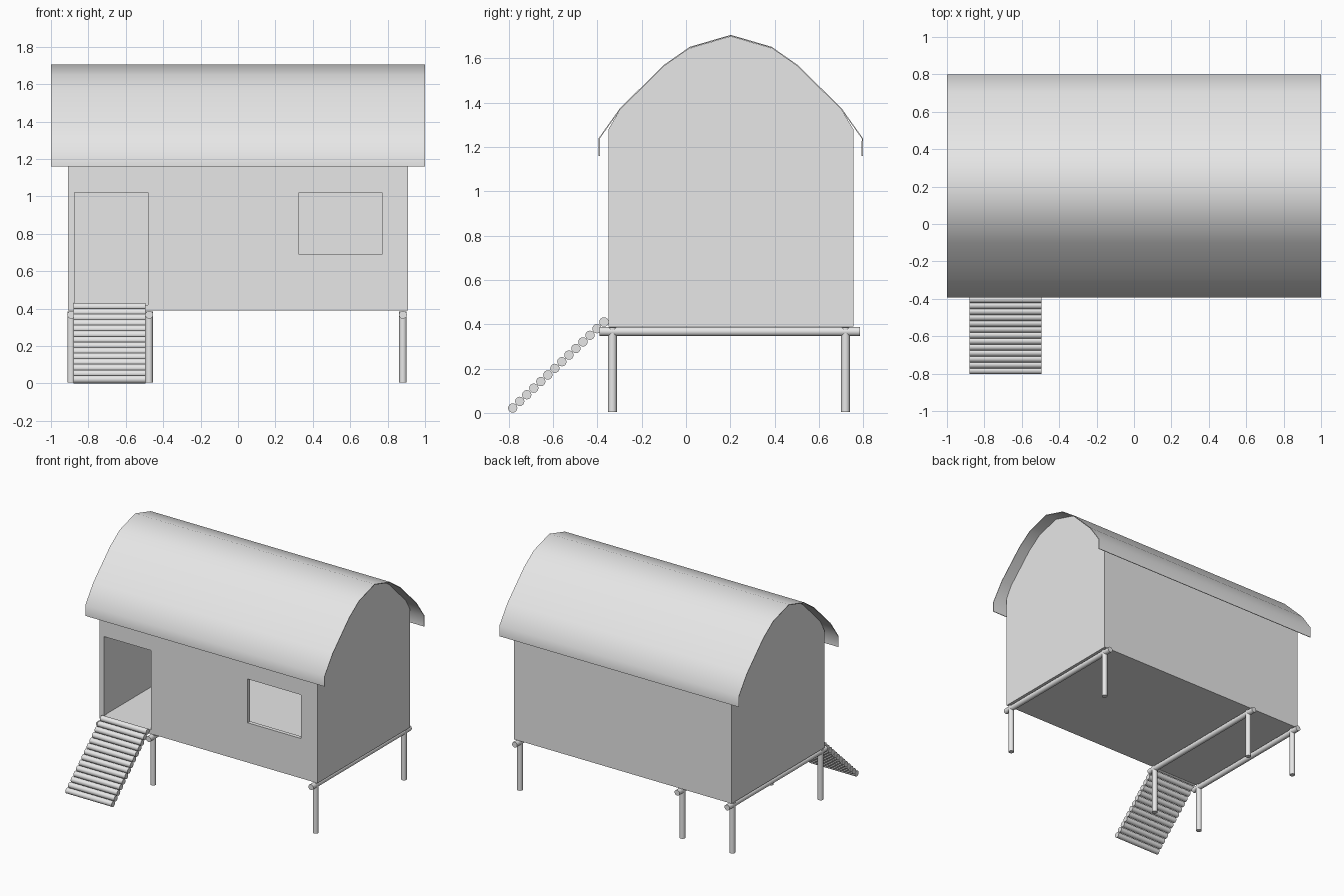
import bpy, math
from mathutils import Vector

if "Cube" in bpy.data.objects:
    bpy.data.objects.remove(bpy.data.objects["Cube"], do_unlink=True)

GREY = (0.8, 0.8, 0.8, 1)
mat = bpy.data.materials.new("plain_grey")
mat.use_nodes = True
mat.diffuse_color = GREY
mat.node_tree.nodes["Principled BSDF"].inputs["Base Color"].default_value = GREY


def box(name, lo, hi):
    lo, hi = Vector(lo), Vector(hi)
    bpy.ops.mesh.primitive_cube_add(size=1, location=(lo + hi) / 2)
    ob = bpy.context.object
    ob.name = name
    ob.scale = hi - lo
    bpy.ops.object.transform_apply(location=False, rotation=False, scale=True)
    ob.data.materials.append(mat)
    return ob


def pole(name, a, b, radius, sides=16):
    a, b = Vector(a), Vector(b)
    bpy.ops.mesh.primitive_cylinder_add(vertices=sides, radius=radius, depth=(b - a).length,
                                        location=(a + b) / 2)
    ob = bpy.context.object
    ob.name = name
    ob.rotation_euler = (b - a).to_track_quat('Z', 'Y').to_euler()
    bpy.ops.object.shade_smooth_by_angle(angle=math.radians(40))
    ob.data.materials.append(mat)
    return ob


def mesh_object(name, verts, faces):
    me = bpy.data.meshes.new(name)
    me.from_pydata(verts, [], faces)
    ob = bpy.data.objects.new(name, me)
    bpy.context.collection.objects.link(ob)
    me.materials.append(mat)
    return ob


def use(ob):
    bpy.ops.object.select_all(action='DESELECT')
    ob.select_set(True)
    bpy.context.view_layer.objects.active = ob


# House shell: hollow box, open under the roof, with a doorway and a window
W, FRONT, BACK, BASE, TOP, T = 0.91, -0.35, 0.755, 0.39, 1.28, 0.03
house = box("house_walls", (-W, FRONT, BASE), (W, BACK, TOP))
cutters = [
    box("room_cutter", (-W + T, FRONT + T, BASE + T), (W - T, BACK - T, TOP + 0.1)),
    box("door_cutter", (-0.875, FRONT - 0.1, BASE + T), (-0.48, FRONT + 0.1, 1.02)),
    box("window_cutter", (0.325, FRONT - 0.1, 0.69), (0.77, FRONT + 0.1, 1.02)),
]
use(house)
for c in cutters:
    c.hide_render = True
    m = house.modifiers.new("cut", 'BOOLEAN')
    m.operation, m.solver, m.object = 'DIFFERENCE', 'EXACT', c
    bpy.ops.object.modifier_apply(modifier=m.name)
    bpy.data.objects.remove(c, do_unlink=True)

# Arched roof: half profile mirrored about the ridge, extruded along x
RIDGE = 0.202
half = [(0.596, 1.16), (0.596, 1.24), (0.5, 1.375), (0.302, 1.57), (0.185, 1.652)]
profile = ([(RIDGE - d, z) for d, z in half] + [(RIDGE, 1.706)]
           + [(RIDGE + d, z) for d, z in reversed(half)])
n = len(profile)
roof = mesh_object("roof",
                   [(x, y, z) for x in (-1, 1) for y, z in profile],
                   [(i, n + i, n + i + 1, i + 1) for i in range(n - 1)])
use(roof)
bpy.ops.object.mode_set(mode='EDIT')
bpy.ops.mesh.select_all(action='SELECT')
bpy.ops.mesh.normals_make_consistent(inside=False)
bpy.ops.object.mode_set(mode='OBJECT')
if roof.data.polygons[n // 2].normal.z < 0:
    roof.data.flip_normals()
sheet = roof.modifiers.new("sheet", 'SOLIDIFY')
sheet.thickness = 0.005
sheet.offset = -1
bpy.ops.object.modifier_apply(modifier=sheet.name)
bpy.ops.object.shade_smooth_by_angle(angle=math.radians(45))

# Gable panels closing both ends below the roof
arch = [(FRONT, TOP)] + [(y, z - 0.006) for y, z in profile[2:-2]] + [(BACK, TOP)]
k = len(arch)
for side, label in ((-1, "right"), (1, "left")):
    outer, inner = side * W, side * (W - T)
    lo, hi = min(outer, inner), max(outer, inner)
    mesh_object("gable_" + label,
                [(x, y, z) for x in (lo, hi) for y, z in arch],
                [tuple(range(k)), tuple(reversed(range(k, 2 * k)))]
                + [(i, k + i, k + (i + 1) % k, (i + 1) % k) for i in range(k)])
    gable = bpy.context.collection.objects["gable_" + label]
    use(gable)
    bpy.ops.object.mode_set(mode='EDIT')
    bpy.ops.mesh.select_all(action='SELECT')
    bpy.ops.mesh.normals_make_consistent(inside=False)
    bpy.ops.object.mode_set(mode='OBJECT')

# Floor beams, each carried by a front and a back leg
for x, label in ((-0.892, "right"), (-0.475, "middle"), (0.882, "left")):
    pole("beam_" + label, (x, -0.39, 0.367), (x, 0.785, 0.367), 0.021)
    for y, end in ((-0.332, "front"), (0.72, "back")):
        pole(f"leg_{end}_{label}", (x, y, 0.004), (x, y, 0.385), 0.02)

# Ramp of round rungs leading to the door
COUNT = 14
start, stop = Vector((0, -0.782, 0.022)), Vector((0, -0.37, 0.41))
for i in range(COUNT):
    p = start.lerp(stop, i / (COUNT - 1))
    pole(f"ramp_rung_{i + 1}", (-0.88, p.y, p.z), (-0.495, p.y, p.z), 0.021)
